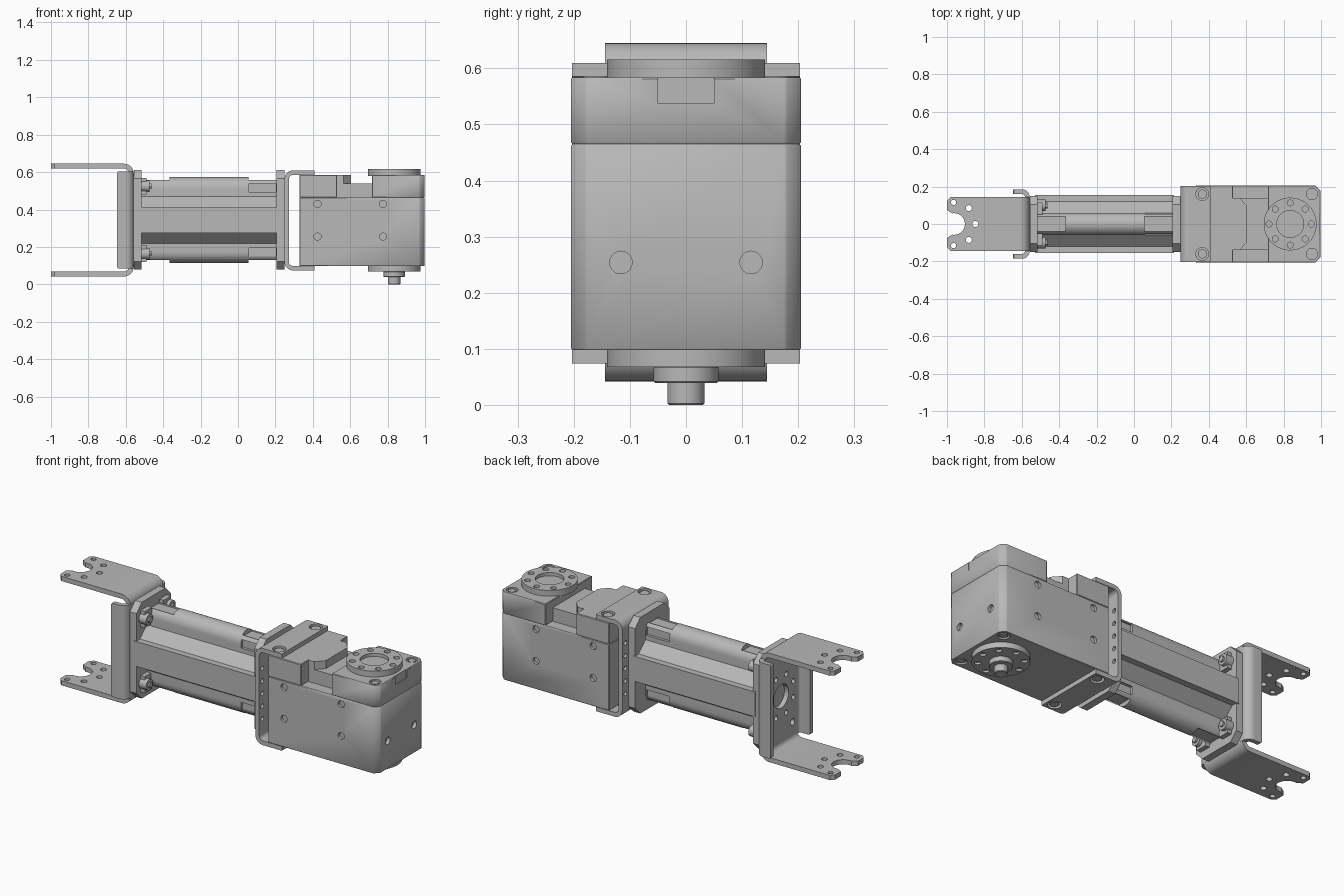
import bpy, bmesh, math
from mathutils import Vector

if "Cube" in bpy.data.objects:
    bpy.data.objects.remove(bpy.data.objects["Cube"], do_unlink=True)

grey = bpy.data.materials.new("machined_grey")
grey.use_nodes = True
GREY = (0.48, 0.48, 0.48, 1)
grey.diffuse_color = GREY
grey.node_tree.nodes["Principled BSDF"].inputs["Base Color"].default_value = GREY


def prism(bm, axis, pts, lo, hi):
    """Extrude a closed 2D outline along an axis; outline uses the other two axes in xyz order."""
    def place(p, h):
        c = list(p)
        c.insert("xyz".index(axis), h)
        return bm.verts.new(c)
    a, b = [place(p, lo) for p in pts], [place(p, hi) for p in pts]
    faces = [bm.faces.new(a), bm.faces.new(b)]
    for i in range(len(pts)):
        j = (i + 1) % len(pts)
        faces.append(bm.faces.new((a[i], a[j], b[j], b[i])))
    bmesh.ops.recalc_face_normals(bm, faces=faces)


def box(bm, x0, x1, y0, y1, z0, z1):
    prism(bm, "z", [(x0, y0), (x1, y0), (x1, y1), (x0, y1)], z0, z1)


def arc(cx, cy, r, a0, a1, n):
    return [(cx + r * math.cos(math.radians(a0 + (a1 - a0) * i / n)),
             cy + r * math.sin(math.radians(a0 + (a1 - a0) * i / n))) for i in range(n + 1)]


def cyl(bm, axis, c, r, lo, hi, n=32):
    prism(bm, axis, arc(c[0], c[1], r, 0, 360, n)[:-1], lo, hi)


def bent_sheet(bm, axis, path, t, r, lo, hi):
    """Folded sheet: centre line with rounded bends, thickened and extruded."""
    line = [Vector(path[0])]
    for p, c, q in zip(path, path[1:], path[2:]):
        c = Vector(c)
        u, v = (Vector(p) - c).normalized() * r, (Vector(q) - c).normalized() * r
        for i in range(9):
            k = math.radians(90 * i / 8)
            line.append(c + u * (1 - math.sin(k)) + v * (1 - math.cos(k)))
    line.append(Vector(path[-1]))
    left, right = [], []
    for i, p in enumerate(line):
        d = (line[min(i + 1, len(line) - 1)] - line[max(i - 1, 0)]).normalized()
        n = Vector((-d.y, d.x)) * t / 2
        left.append(p + n)
        right.append(p - n)
    prism(bm, axis, left + right[::-1], lo, hi)


def mesh_object(name, bm, bevel=0):
    if bevel:
        sharp = [e for e in bm.edges if e.calc_face_angle(0) > 0.6]
        bmesh.ops.bevel(bm, geom=sharp, offset=bevel, segments=1, affect='EDGES')
    me = bpy.data.meshes.new(name)
    bm.to_mesh(me)
    bm.free()
    ob = bpy.data.objects.new(name, me)
    bpy.context.scene.collection.objects.link(ob)
    me.materials.append(grey)
    return ob


def cut(ob, build):
    """Subtract whatever build(bm) draws."""
    bm = bmesh.new()
    build(bm)
    tool = mesh_object("cutter", bm)
    tool.hide_render = True
    mod = ob.modifiers.new("cut", 'BOOLEAN')
    mod.operation, mod.solver, mod.object = 'DIFFERENCE', 'EXACT', tool
    bpy.context.view_layer.update()
    result = bpy.data.meshes.new_from_object(ob.evaluated_get(bpy.context.evaluated_depsgraph_get()))
    ob.modifiers.clear()
    ob.data = result
    bpy.data.objects.remove(tool, do_unlink=True)


def part(name, build, *cuts, bevel=0):
    bm = bmesh.new()
    build(bm)
    ob = mesh_object(name, bm, bevel)
    for c in cuts:
        cut(ob, c)
    bpy.ops.object.select_all(action='DESELECT')
    ob.select_set(True)
    bpy.context.view_layer.objects.active = ob
    bpy.ops.object.shade_smooth_by_angle(angle=math.radians(35))
    return ob


MID = 0.344          # height of the long axis
SIDES = (-1, 1)


def flange_holes(x0, x1):
    def build(bm):
        cyl(bm, "x", (0, MID), 0.065, x0, x1)
        for y, z in arc(0, MID, 0.115, 22.5, 337.5, 7):
            cyl(bm, "x", (y, z), 0.014, x0, x1, 16)
        for s in SIDES:
            for t in SIDES:
                cyl(bm, "x", (s * 0.1, MID + t * 0.18), 0.018, x0, x1, 16)
    return build


# Fork bracket at the free end
def fork_slot(bm):
    mouth = [(-1.05, -0.075), (-1, -0.075)] + arc(-0.962, 0, 0.058, -100, 100, 16) + [(-1, 0.075), (-1.05, 0.075)]
    prism(bm, "z", mouth, -0.1, 0.8)
    for s in SIDES:
        prism(bm, "z", [(-1.02, s * 0.105), (-1.02, s * 0.17), (-0.955, s * 0.17)], -0.1, 0.8)


def fork_holes(bm):
    for s in SIDES:
        cyl(bm, "z", (-0.965, s * 0.115), 0.014, -0.1, 0.8, 16)
        cyl(bm, "z", (-0.883, s * 0.085), 0.016, -0.1, 0.8, 16)
    cyl(bm, "z", (-0.848, 0), 0.016, -0.1, 0.8, 16)


part("fork_bracket", lambda bm: bent_sheet(
    bm, "y", [(-1, 0.632), (-0.57, 0.632), (-0.57, 0.055), (-1, 0.055)], 0.026, 0.04, -0.144, 0.144),
    fork_slot, fork_holes, flange_holes(-0.6, -0.5))


def flange_corners(bm):
    for s in SIDES:
        z = MID + s * 0.26
        prism(bm, "y", [(-0.67, z - s * 0.03), (-0.67, z + s * 0.02), (-0.62, z + s * 0.02)], -0.3, 0.3)


part("fork_side_flanges", lambda bm: bent_sheet(
    bm, "z", [(-0.648, 0.173), (-0.57, 0.173), (-0.57, -0.173), (-0.648, -0.173)], 0.025, 0.03, 0.085, 0.603),
    flange_corners, flange_holes(-0.6, -0.5))


# Chamfered tube end plates
def end_plate(x0, x1):
    y, z, c = 0.15, 0.266, 0.045
    pts = [(y, z - c), (y - c, z), (c - y, z), (-y, z - c), (-y, c - z), (c - y, -z), (y - c, -z), (y, c - z)]
    return lambda bm: prism(bm, "x", [(a, b + MID) for a, b in pts], x0, x1)


part("outer_end_plate", end_plate(-0.556, -0.516))
part("inner_end_plate", end_plate(0.206, 0.248))


# Extruded arm: wide web with a rounded lobe above and below
def arm(bm):
    half = [(0.155, 0.069), (0.12, 0.069), (0.06, 0.125)] + arc(0, 0.169, 0.06, 0, 180, 16)
    half += [(-0.06, 0.125), (-0.12, 0.069), (-0.155, 0.069)]
    outline = half + [(-y, -z) for y, z in half]
    prism(bm, "x", [(y, z + MID) for y, z in outline], -0.53, 0.215)


def arm_slots(bm):
    for x0, x1 in ((-0.6, -0.366), (0.056, 0.3)):
        for s in SIDES:
            z = sorted((MID + s * 0.205, MID + s * 0.25))
            box(bm, x0, x1, -0.04, 0.04, *z)


def arm_windows(bm):
    for s in SIDES:
        z = sorted((MID + s * 0.15, MID + s * 0.195))
        for t in SIDES:
            y = sorted((t * 0.045, t * 0.1))
            box(bm, 0.06, 0.204, *y, *z)


part("extruded_arm", arm, arm_slots, arm_windows)


def arm_screws(bm):
    for s in SIDES:
        for t in SIDES:
            z = MID + t * 0.18
            cyl(bm, "x", (s * 0.1, z), 0.03, -0.518, -0.472, 24)
            cyl(bm, "x", (s * 0.1, z), 0.016, -0.475, -0.462, 6)
            y = sorted((s * 0.05, s * 0.115))
            box(bm, -0.518, -0.49, *y, z - 0.045, z + 0.045)


part("arm_screws", arm_screws)

# U bracket gripping the actuator
part("actuator_bracket", lambda bm: bent_sheet(
    bm, "y", [(0.41, 0.597), (0.26, 0.597), (0.26, 0.086), (0.41, 0.086)], 0.024, 0.035, -0.203, 0.203),
    flange_holes(0.2, 0.28),
    lambda bm: [cyl(bm, "x", (s * 0.175, MID + k * 0.07), 0.012, 0.2, 0.28, 16) for s in SIDES for k in range(-2, 3)],
    lambda bm: [cyl(bm, "z", (0.365, s * 0.16), 0.034, 0, 0.7) for s in SIDES])
part("bracket_screws", lambda bm: [cyl(bm, "z", (0.365, s * 0.16), 0.024, *z)
                                   for s in SIDES for z in ((0.078, 0.1), (0.58, 0.603))])


# Actuator housing
def footprint(x0, x1, c):
    return [(x0, -0.205), (x1 - c, -0.205), (x1, c - 0.205), (x1, 0.205 - c), (x1 - c, 0.205), (x0, 0.205)]


def side_holes(bm):
    for s in SIDES:
        y = sorted((s * 0.19, s * 0.22))
        for x in (0.425, 0.775):
            for z in (0.255, 0.43):
                cyl(bm, "y", (x, z), 0.019, *y)
        cyl(bm, "x", (s * 0.116, 0.254), 0.02, 0.98, 1.02)


def corner_holes(bm):
    for s in SIDES:
        for z in ((0.08, 0.107), (0.573, 0.6)):
            cyl(bm, "z", (0.952, s * 0.16), 0.03, *z)


part("housing_base", lambda bm: prism(bm, "z", footprint(0.328, 0.998, 0.027), 0.098, 0.465),
     side_holes, corner_holes, bevel=0.003)
part("housing_output_cap", lambda bm: prism(bm, "z", footprint(0.717, 0.998, 0.027), 0.465, 0.584),
     corner_holes, lambda bm: box(bm, 0.994, 1.02, -0.05, 0.05, 0.537, 0.6), bevel=0.003)
part("corner_screws", lambda bm: [cyl(bm, "z", (0.952, s * 0.16), 0.019, *z)
                                  for s in SIDES for z in ((0.1, 0.11), (0.57, 0.581))])
part("housing_rear_cap", lambda bm: box(bm, 0.328, 0.53, -0.205, 0.205, 0.465, 0.584), bevel=0.003)
part("cable_channel_floor", lambda bm: box(bm, 0.525, 0.72, -0.14, 0.14, 0.46, 0.54))
part("cable_cover_nose", lambda bm: prism(
    bm, "z", [(0.525, -0.14), (0.565, -0.14), (0.605, -0.095), (0.605, 0.095), (0.565, 0.14), (0.525, 0.14)],
    0.535, 0.584))

# Output horns above and below, with the shaft
HUB = (0.835, 0)


def horn_holes(bm):
    for x, y in arc(*HUB, 0.113, 0, 315, 7):
        cyl(bm, "z", (x, y), 0.016, 0.0, 0.08, 16)
        cyl(bm, "z", (x, y), 0.016, 0.602, 0.7, 16)


part("top_horn", lambda bm: cyl(bm, "z", HUB, 0.141, 0.58, 0.616, 64), horn_holes,
     lambda bm: cyl(bm, "z", HUB, 0.072, 0.598, 0.7, 48))
part("bottom_horn", lambda bm: cyl(bm, "z", HUB, 0.141, 0.068, 0.1, 64), horn_holes)
part("shaft_boss", lambda bm: cyl(bm, "z", HUB, 0.058, 0.039, 0.07, 48), bevel=0.003)
part("output_shaft", lambda bm: cyl(bm, "z", HUB, 0.033, 0.0, 0.045), bevel=0.003)
